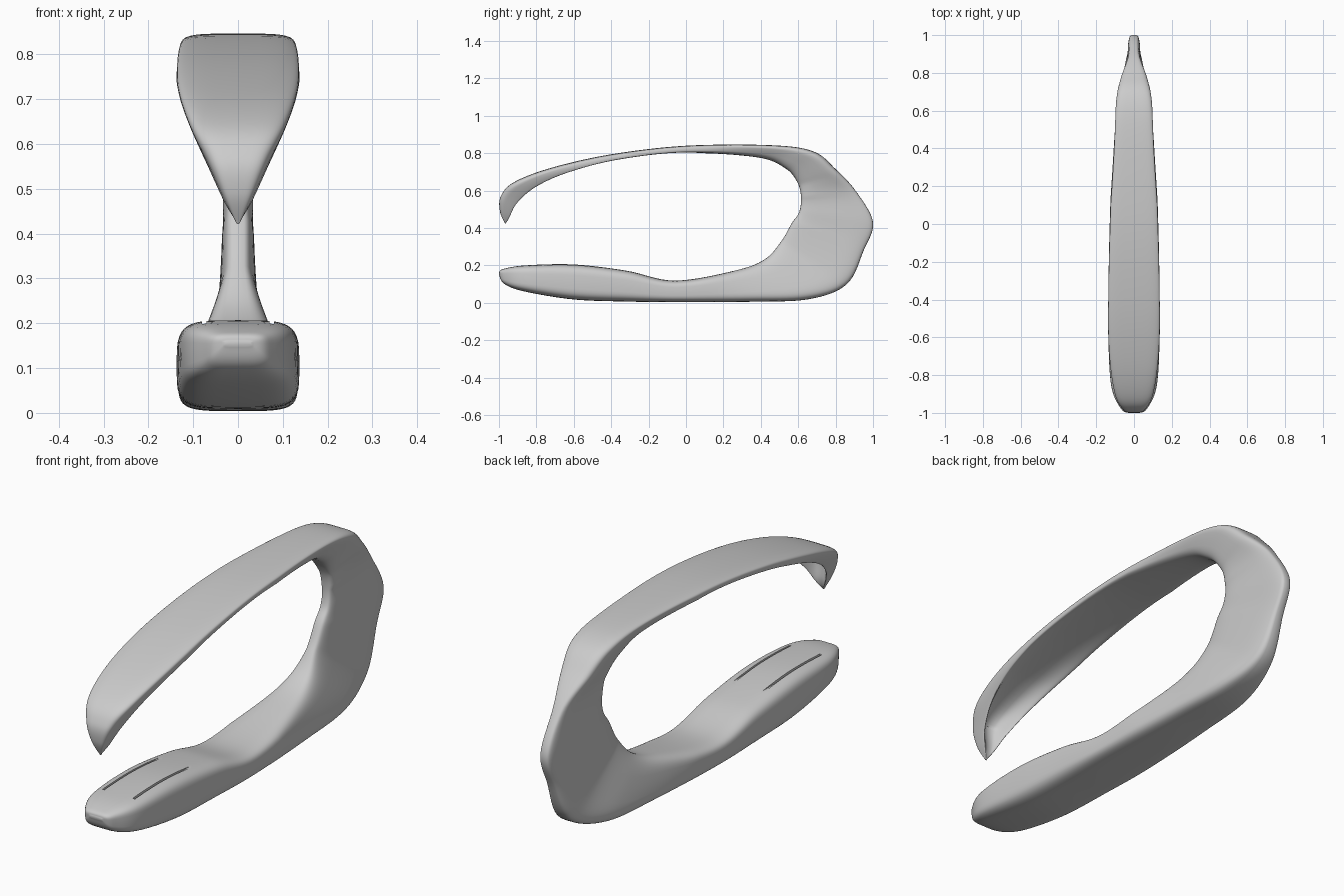
import bpy, bmesh, math

if "Cube" in bpy.data.objects:
    bpy.data.objects.remove(bpy.data.objects["Cube"])

grey = bpy.data.materials.new("light grey metal")
grey.diffuse_color = (0.6, 0.6, 0.6, 1)
grey.use_nodes = True
grey.node_tree.nodes["Principled BSDF"].inputs["Base Color"].default_value = grey.diffuse_color

# Stations along the C-shaped body, base nose round the back to the upper lip:
# outer y, outer z, inner y, inner z, half width
STATIONS = [
    (-1.0, .15, -1.0, .16, .03),
    (-.97, .10, -.98, .18, .07),
    (-.86, .06, -.86, .20, .12),
    (-.60, .018, -.60, .205, .136),
    (-.32, .007, -.32, .172, .135),
    (-.05, .004, -.06, .119, .13),
    (.35, .006, .26, .172, .118),
    (.66, .02, .42, .232, .10),
    (.86, .10, .51, .33, .06),
    (.95, .28, .565, .425, .037),
    (1.0, .43, .605, .485, .034),
    (.91, .595, .615, .565, .036),
    (.80, .715, .595, .645, .08),
    (.68, .81, .53, .72, .106),
    (.45, .843, .38, .778, .113),
    (.0, .84, .0, .80, .127),
    (-.40, .794, -.36, .757, .136),
    (-.72, .722, -.61, .687, .134),
    (-.92, .645, -.77, .61, .11),
    (-.99, .57, -.88, .52, .07),
    (-.995, .49, -.93, .46, .035),
    (-.967, .422, -.962, .428, .004),
]
RING, STEPS, POWER = 48, 8, 4.2


def spline(p0, p1, p2, p3, t):
    return [0.5 * (2 * b + (c - a) * t + (2 * a - 5 * b + 4 * c - d) * t * t
                   + (3 * b - a - 3 * c + d) * t ** 3)
            for a, b, c, d in zip(p0, p1, p2, p3)]


def section(s):
    """Rounded rectangle between outer and inner point, dished under the arm."""
    oy, oz, iy, iz, wo = s
    wi = wo                                  # spine narrows towards its inside
    if iy > 0.1:
        wi = max(min(wo, .036), wo * (1.1 - iy))
    hollow = 0                               # upper arm is a shell towards the front
    if iz > 0.4 and iy < 0.1:
        hollow = min(.8, 1.1 * (0.1 - iy)) * min(1, (iz - .42) / .12)
        hollow = max(0, hollow)
        wi *= 1 - .2 * max(0, -iy - .5) / .4
    ring = []
    for k in range(RING):
        a = 2 * math.pi * k / RING
        c, n = math.cos(a), math.sin(a)
        u = math.copysign(abs(c) ** (2 / POWER), c)
        t = 0.5 + 0.5 * math.copysign(abs(n) ** (2 / POWER), n)
        x = u * (wo + (wi - wo) * t)
        if t > 0.5:
            t -= hollow * (1 - abs(u) ** 3) * (t - 0.5) * 2
        ring.append((x, oy + (iy - oy) * t, oz + (iz - oz) * t))
    return ring


# One-piece body: loft through the smoothed stations
pts = [STATIONS[0]] + STATIONS + [STATIONS[-1]]
bm = bmesh.new()
rings = []
for i in range(len(STATIONS) - 1):
    for j in range(STEPS):
        s = spline(*pts[i:i + 4], j / STEPS)
        rings.append([bm.verts.new(p) for p in section(s)])
rings.append([bm.verts.new(p) for p in section(STATIONS[-1])])
for a, b in zip(rings, rings[1:]):
    for k in range(RING):
        m = (k + 1) % RING
        bm.faces.new((a[k], a[m], b[m], b[k]))
bm.faces.new(rings[0])
bm.faces.new(rings[-1])
bmesh.ops.recalc_face_normals(bm, faces=bm.faces)
me = bpy.data.meshes.new("body")
bm.to_mesh(me)
bm.free()
body = bpy.data.objects.new("body", me)
bpy.context.collection.objects.link(body)
me.materials.append(grey)

# Two narrow slots along the top of the base nose
for side, x in (("left", -.075), ("right", .075)):
    bpy.ops.mesh.primitive_cube_add(size=1, location=(x, -.62, .213))
    cutter = bpy.context.object
    cutter.name = side + "_slot_cutter"
    cutter.scale = (.01, .44, .05)
    cutter.hide_render = True
    cutter.data.materials.append(grey)
    mod = body.modifiers.new(side + " slot", 'BOOLEAN')
    mod.operation = 'DIFFERENCE'
    mod.solver = 'EXACT'
    mod.object = cutter

bpy.ops.object.select_all(action='DESELECT')
body.select_set(True)
bpy.context.view_layer.objects.active = body
for mod in list(body.modifiers):
    bpy.ops.object.modifier_apply(modifier=mod.name)
for name in ("left_slot_cutter", "right_slot_cutter"):
    bpy.data.objects.remove(bpy.data.objects[name])
bpy.ops.object.shade_smooth_by_angle(angle=math.radians(40))
